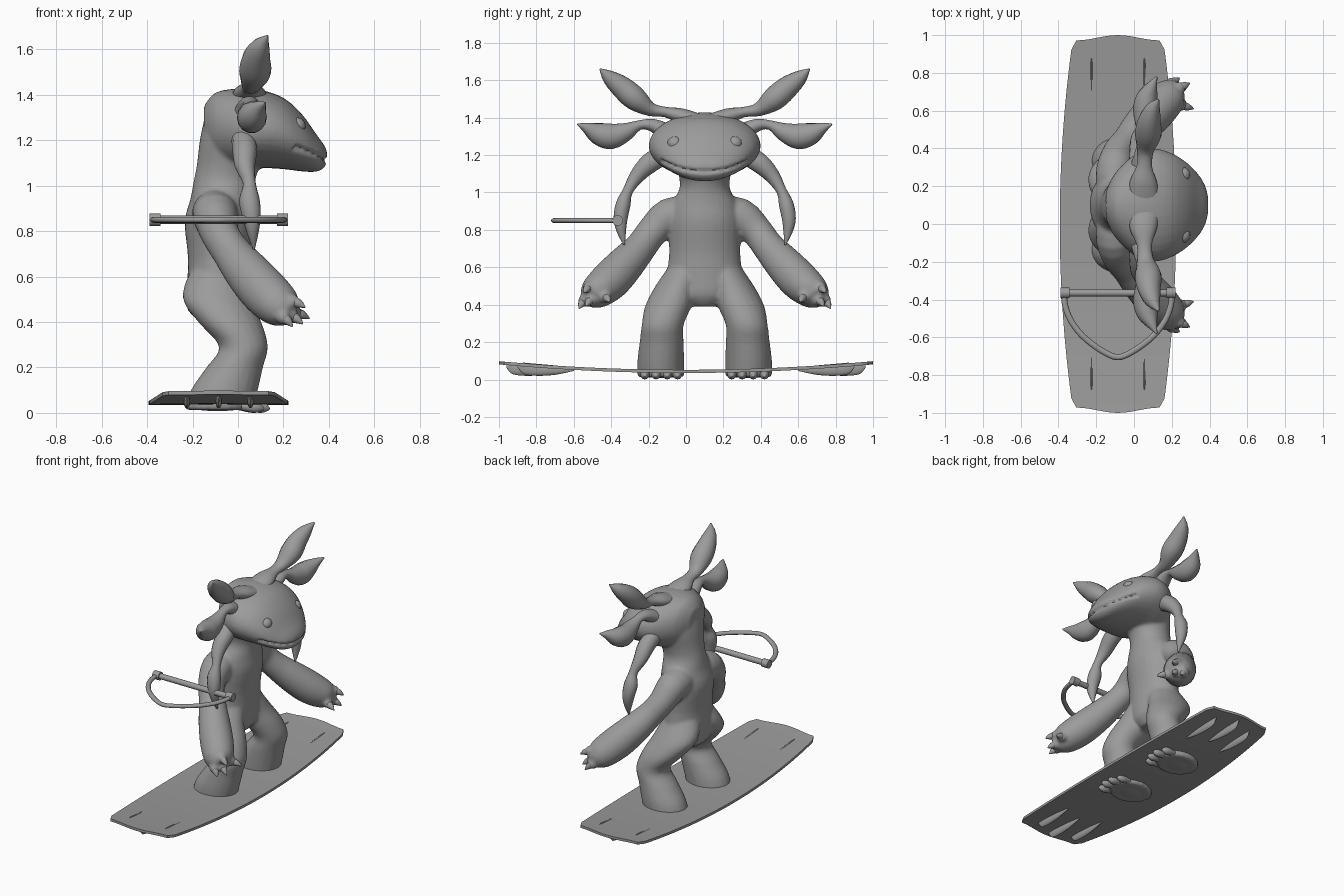
import bpy, bmesh, math
from mathutils import Vector, Matrix

if "Cube" in bpy.data.objects:
    bpy.data.objects.remove(bpy.data.objects["Cube"])

CY = 0.1          # the creature's mirror plane
BX = -0.085       # board centre line
gray = bpy.data.materials.new("clay gray")
gray.diffuse_color = (0.33, 0.33, 0.33, 1)
gray.use_nodes = True
gray.node_tree.nodes["Principled BSDF"].inputs["Base Color"].default_value = gray.diffuse_color


def finish(name, bm, angle=50):
    bmesh.ops.recalc_face_normals(bm, faces=bm.faces)
    me = bpy.data.meshes.new(name)
    bm.to_mesh(me)
    bm.free()
    me.materials.append(gray)
    ob = bpy.data.objects.new(name, me)
    bpy.context.collection.objects.link(ob)
    bpy.ops.object.select_all(action='DESELECT')
    ob.select_set(True)
    bpy.context.view_layer.objects.active = ob
    bpy.ops.object.shade_smooth_by_angle(angle=math.radians(angle))
    return ob


def smooth_rows(rows, n):
    """Catmull-Rom resampling of rows of numbers."""
    r = [rows[0]] + list(rows) + [rows[-1]]
    out = []
    for i in range(1, len(r) - 2):
        for k in range(n):
            t = k / n
            out.append([0.5 * (2*b + (c-a)*t + (2*a-5*b+4*c-d)*t*t + (3*b-a-3*c+d)*t**3)
                        for a, b, c, d in zip(*r[i-1:i+3])])
    return out + [list(rows[-1])]


def tube(bm, rows, side=1, axis=None, ref=(1, 0, 0), n=3, sides=20, cy=CY):
    """Loft of ellipses; each row is x, distance from mirror plane, z, radius a, radius b."""
    rows = smooth_rows(rows, n)
    pts = [Vector((r[0], cy + side * r[1], r[2])) for r in rows]
    rings = []
    for i, p in enumerate(pts):
        t = Vector(axis) if axis else (pts[min(i+1, len(pts)-1)] - pts[max(i-1, 0)]).normalized()
        a = Vector(ref) - t * t.dot(Vector(ref))
        a.normalize()
        b = t.cross(a)
        ra, rb = max(rows[i][3], 0.002), max(rows[i][4], 0.002)
        rings.append([bm.verts.new(p + a * ra * math.cos(w) + b * rb * math.sin(w))
                      for w in (2 * math.pi * k / sides for k in range(sides))])
    for u, v in zip(rings, rings[1:]):
        for k in range(sides):
            j = (k + 1) % sides
            bm.faces.new((u[k], u[j], v[j], v[k]))
    bm.faces.new(rings[0][::-1])
    bm.faces.new(rings[-1])


def ball(bm, loc, scale):
    m = Matrix.Translation(loc) @ Matrix.Diagonal((*scale, 1))
    bmesh.ops.create_uvsphere(bm, u_segments=16, v_segments=10, radius=1, matrix=m)


Z, X = (0, 0, 1), (1, 0, 0)
# Body: torso, head, legs and arms fused into one skin
bm = bmesh.new()
tube(bm, [(-.07, 0, .39, .07, .07), (-.09, 0, .45, .13, .17), (-.09, 0, .55, .135, .20),
          (-.085, 0, .68, .135, .19), (-.08, 0, .84, .155, .195), (-.07, 0, .94, .14, .175),
          (-.06, 0, 1.02, .135, .135), (-.04, 0, 1.1, .14, .14), (-.02, 0, 1.22, .145, .17),
          (0, 0, 1.34, .13, .16), (.01, 0, 1.40, .08, .1)], axis=Z, sides=28)
tube(bm, [(-.15, 0, 1.27, .07, .08), (-.1, 0, 1.26, .17, .15), (0, 0, 1.25, .265, .178),
          (.1, 0, 1.25, .30, .172), (.2, 0, 1.23, .275, .157), (.28, 0, 1.19, .225, .127),
          (.34, 0, 1.147, .165, .086), (.375, 0, 1.13, .11, .055), (.392, 0, 1.128, .05, .025)],
     axis=X, ref=(0, 1, 0), sides=32)
for s in (1, -1):
    tube(bm, [(-.085, .235, .012, .15, .125), (-.06, .235, .1, .148, .125), (-.015, .23, .2, .125, .118),
              (.025, .225, .29, .107, .112), (-.03, .195, .39, .137, .125), (-.09, .15, .49, .15, .12),
              (-.1, .1, .58, .13, .11), (-.09, .07, .66, .09, .09)], s, axis=Z)
    tube(bm, [(-.1, .08, .88, .1, .1), (-.1, .19, .87, .1, .1), (-.08, .28, .79, .085, .085),
              (-.03, .34, .71, .085, .085), (.04, .42, .62, .1, .1), (.12, .505, .53, .107, .107),
              (.19, .58, .465, .095, .09), (.235, .61, .435, .055, .055)], s)
    # finger knuckles
    for x, d, z in ((.25, .53, .44), (.235, .61, .425), (.2, .645, .42), (.24, .62, .49)):
        ball(bm, (x, CY + s * d, z), (.033, .033, .033))
fused = finish("body_parts", bm)
m = fused.modifiers.new("fuse", 'REMESH')
m.mode, m.voxel_size = 'VOXEL', 0.011
m = fused.modifiers.new("soften", 'SMOOTH')
m.factor, m.iterations = 0.5, 5
skin = bpy.data.meshes.new_from_object(fused.evaluated_get(bpy.context.evaluated_depsgraph_get()))
bpy.data.objects.remove(fused)
bm = bmesh.new()
bm.from_mesh(skin)
bm.normal_update()
# smiling mouth pressed into the skin
for v in bm.verts:
    d = abs(v.co.y - CY)
    if v.co.x > .17 and d < .235 and v.co.z > 1.05:
        gap = abs(v.co.z - (1.112 + .055 * (d / .23) ** 2))
        if gap < .013:
            v.co -= v.normal * .018 * (1 - gap / .013)
finish("body", bm, 80)

for s, label in ((1, "left"), (-1, "right")):
    # Eye with a raised lid ring
    bm = bmesh.new()
    ball(bm, (.262, CY + s * .16, 1.262), (.036, .040, .038))
    finish(label + "_eye", bm)
    # Three leaf-ended head fronds
    fronds = {
        "upper": [(.05, .04, 1.385, .085, .04), (.05, .13, 1.41, .07, .042), (.055, .21, 1.43, .04, .028),
                  (.06, .29, 1.445, .045, .038), (.075, .37, 1.50, .07, .065), (.08, .44, 1.56, .062, .062),
                  (.1, .51, 1.615, .04, .04), (.13, .56, 1.66, .004, .004)],
        "middle": [(.04, .20, 1.32, .06, .05), (.05, .28, 1.36, .045, .035), (.055, .35, 1.36, .032, .026),
                   (.06, .42, 1.325, .05, .05), (.06, .50, 1.30, .065, .07), (.07, .57, 1.315, .058, .06),
                   (.095, .63, 1.345, .03, .03), (.12, .68, 1.365, .004, .004)],
        "lower": [(.02, .19, 1.22, .05, .055), (.03, .29, 1.16, .055, .055), (.03, .36, 1.09, .045, .042),
                  (.05, .41, 1.01, .028, .028), (.05, .435, .94, .045, .04), (.06, .45, .86, .04, .038),
                  (.065, .445, .79, .025, .025), (.07, .43, .72, .004, .004)]}
    for part, rows in fronds.items():
        bm = bmesh.new()
        tube(bm, rows, s, sides=14)
        finish(f"{label}_{part}_frond", bm)
    # Hand claws
    bm = bmesh.new()
    for base, tip in (((.25, .53, .44), (.315, .51, .415)), ((.235, .61, .425), (.285, .635, .392)),
                      ((.2, .645, .42), (.24, .672, .38)), ((.24, .62, .49), (.295, .645, .465))):
        mid = [(a + b) / 2 for a, b in zip(base, tip)]
        tube(bm, [(*base, .024, .024), (mid[0], mid[1], mid[2] + .004, .02, .02), (*tip, .003, .003)],
             s, ref=Z, sides=10)
    finish(label + "_hand_claws", bm)
    # Toes and sole showing under the board
    bm = bmesh.new()
    for d, x in ((.145, .055), (.2, .085), (.26, .09), (.32, .065)):
        tube(bm, [(x - .05, d, .03, .018, .018), (x, d, .026, .025, .025),
                  (x + .03, d, .022, .02, .018), (x + .05, d, .015, .003, .003)], s, ref=Z, sides=10)
    ball(bm, (-.09, CY + s * .235, .03), (.13, .1, .022))
    finish(label + "_toes", bm)

# Board: rockered deck with narrowed, softly pointed ends
bm = bmesh.new()
NU, NV = 12, 40
grid = []
for j in range(NV + 1):
    v = 2 * j / NV - 1
    w = .308 - .068 * v * v - (.02 if abs(v) == 1 else 0)
    row = []
    for i in range(NU + 1):
        u = 2 * i / NU - 1
        y = v * (.972 + .028 * math.cos(u * math.pi / 2) ** 2)
        row.append((BX + w * u, y, .052 + .046 * y * y))
    grid.append(row)
layers = [[[bm.verts.new((x, y, z - t)) for x, y, z in row] for row in grid] for t in (0, .017)]
for g in layers:
    for j in range(NV):
        for i in range(NU):
            bm.faces.new((g[j][i], g[j][i+1], g[j+1][i+1], g[j+1][i]))
top, low = [[g[0][i] for i in range(NU)] + [g[j][NU] for j in range(NV)] +
            [g[NV][i] for i in range(NU, 0, -1)] + [g[j][0] for j in range(NV, 0, -1)] for g in layers]
for k in range(len(top)):
    n = (k + 1) % len(top)
    bm.faces.new((top[k], top[n], low[n], low[k]))
finish("board", bm, 35)

# Lens-shaped fins under both ends
bm = bmesh.new()
for s in (1, -1):
    for dx, y0 in ((-.14, .60), (0, .66), (.14, .60)):
        tube(bm, [(BX + dx, y0, .052, .003, .006), (BX + dx, y0 + .1, .05, .013, .025),
                  (BX + dx, y0 + .2, .052, .014, .032), (BX + dx, y0 + .27, .06, .008, .03),
                  (BX + dx, y0 + .3, .072, .003, .008)], s, axis=(0, 1, 0), sides=12, cy=0)
finish("fins", bm)

# Tow handle: bar, end caps and curved rope
bm = bmesh.new()
for x0, x1, r in ((-.38, .21, .019), (-.39, -.342, .028), (.172, .22, .028)):
    tube(bm, [(x0, -.365, .85, r, r), (x1, -.365, .85, r, r)], axis=X, ref=Z, n=1, sides=16, cy=0)
finish("handle_bar", bm)
bm = bmesh.new()
half = [(.285, -.37), (.28, -.43), (.25, -.51), (.19, -.59), (.11, -.655), (.04, -.695)]
path = half + [(0, -.705)] + [(-x, y) for x, y in half[::-1]]
tube(bm, [(BX + x, y, .85, .013, .016) for x, y in path], ref=Z, sides=12, cy=0)
finish("handle_rope", bm)
